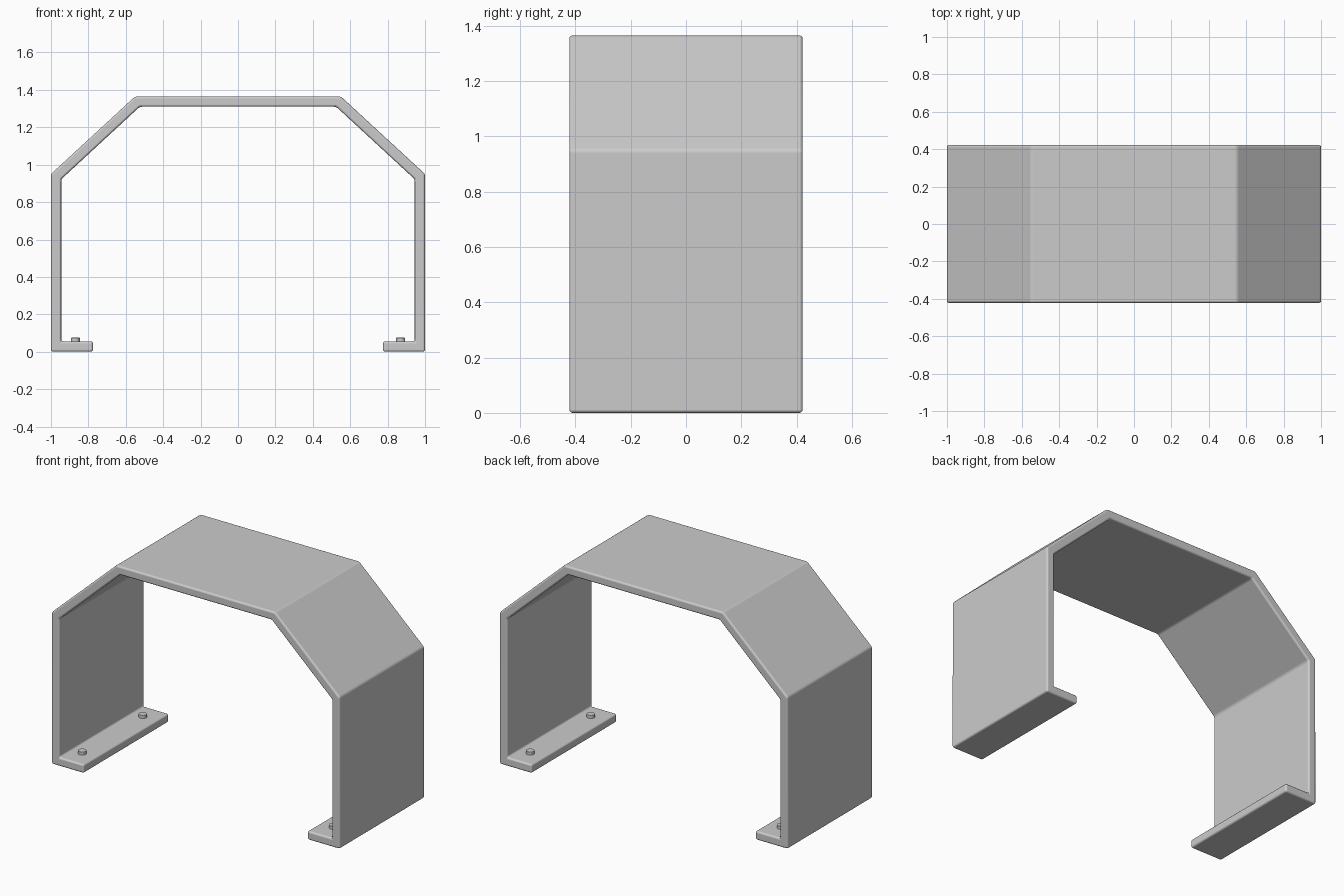
import bpy, bmesh
from math import radians

cube = bpy.data.objects.get("Cube")
if cube:
    bpy.data.objects.remove(cube, do_unlink=True)

grey = bpy.data.materials.new("light grey")
grey.use_nodes = True
grey.diffuse_color = (0.6, 0.6, 0.6, 1)
grey.node_tree.nodes["Principled BSDF"].inputs["Base Color"].default_value = grey.diffuse_color

DEPTH = 0.422
T = 0.055


def finish(name, bm, bevel, segments):
    bmesh.ops.recalc_face_normals(bm, faces=bm.faces[:])
    mesh = bpy.data.meshes.new(name)
    bm.to_mesh(mesh)
    bm.free()
    mesh.materials.append(grey)
    obj = bpy.data.objects.new(name, mesh)
    bpy.context.collection.objects.link(obj)
    for p in mesh.polygons:
        p.use_smooth = True
    mod = obj.modifiers.new("rounded edges", "BEVEL")
    mod.width = bevel
    mod.segments = segments
    mod.limit_method = "ANGLE"
    mod.angle_limit = radians(25)
    mod.harden_normals = True
    return obj


# Bent strip: half profile from flange tip, out and up, mirrored across x
outer = [(0.775, 0), (1, 0), (1, 0.95), (0.55, 1.365)]
inner = [(0.525, 1.365 - T), (1 - T, 0.922), (1 - T, T), (0.775, T)]
profile = (outer + [(-x, z) for x, z in reversed(outer)]
           + [(-x, z) for x, z in reversed(inner)] + inner)

bm = bmesh.new()
face = bm.faces.new([bm.verts.new((x, -DEPTH, z)) for x, z in profile])
strip = bmesh.ops.extrude_face_region(bm, geom=[face])["geom"]
moved = [v for v in strip if isinstance(v, bmesh.types.BMVert)]
bmesh.ops.translate(bm, verts=moved, vec=(0, 2 * DEPTH, 0))
finish("bent_frame", bm, 0.012, 3)

# Bolt heads on the two foot flanges
for side, sx in (("left", 1), ("right", -1)):
    for end, sy in (("front", -1), ("back", 1)):
        bm = bmesh.new()
        bmesh.ops.create_cone(bm, cap_ends=True, segments=24, radius1=0.024,
                              radius2=0.024, depth=0.04)
        bolt = finish(f"{side}_{end}_bolt", bm, 0.003, 2)
        bolt.location = (sx * 0.87, sy * 0.3, T)
